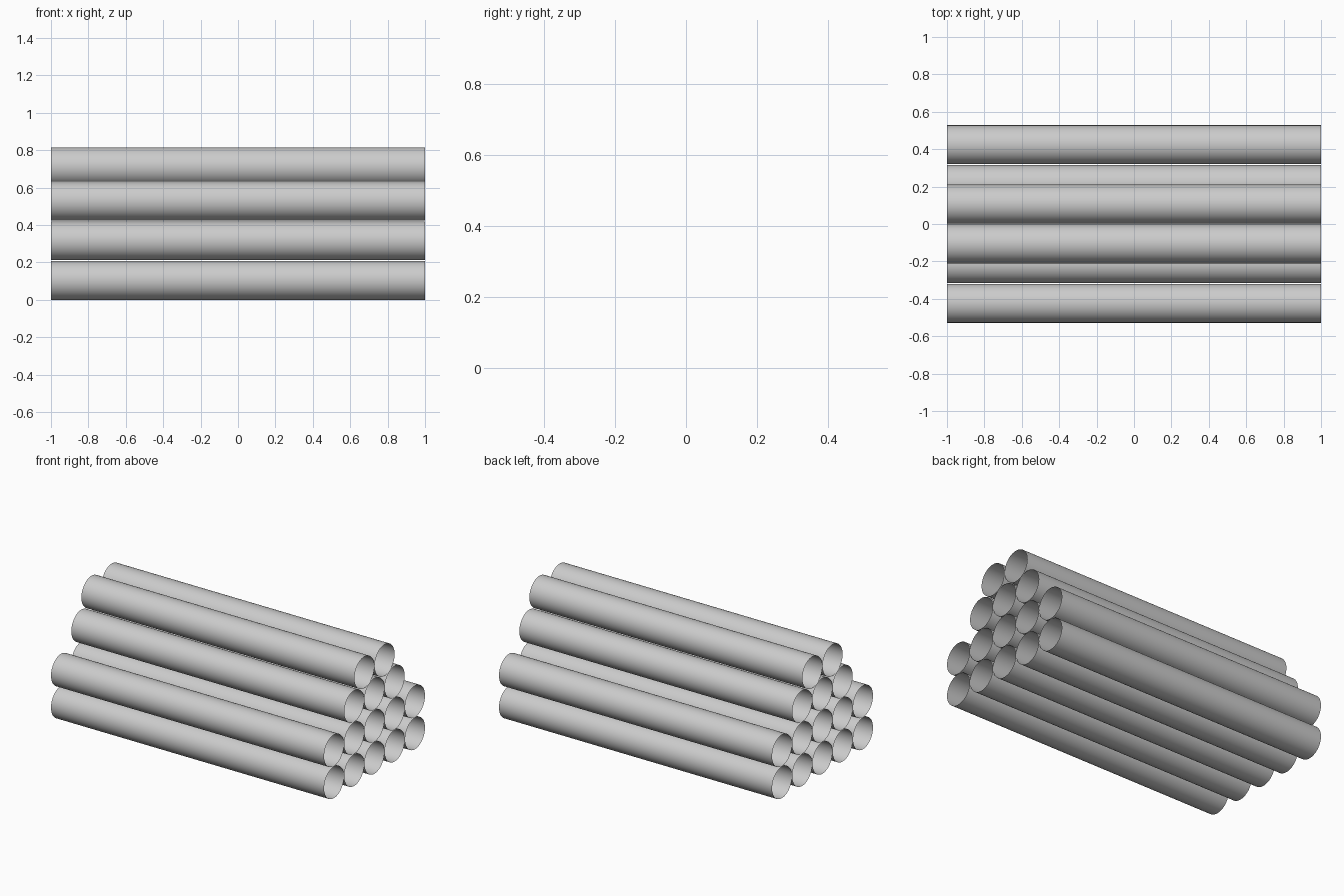
import bpy
import math

if "Cube" in bpy.data.objects:
    bpy.data.objects.remove(bpy.data.objects["Cube"])

RADIUS = 0.104
PITCH = 0.212      # spacing between neighbouring pipes
LENGTH = 2.0


def add_pipe(name, y, z):
    """Open thin-walled pipe lying along x."""
    bpy.ops.mesh.primitive_cylinder_add(
        vertices=48, radius=RADIUS, depth=LENGTH, end_fill_type='NOTHING',
        location=(0, y, z), rotation=(0, math.pi / 2, 0))
    pipe = bpy.context.object
    pipe.name = name
    bpy.ops.object.shade_smooth_by_angle(angle=math.radians(30))


# Rows of the stack: (pipe count, height of pipe centres)
# The lower three rows sit squarely on each other, the top row nests in the gaps
rows = [
    (5, RADIUS),
    (5, RADIUS + PITCH),
    (3, RADIUS + 2 * PITCH),
    (2, RADIUS + 2 * PITCH + PITCH * math.sin(math.pi / 3)),
]

for r, (count, z) in enumerate(rows, 1):
    for i in range(count):
        add_pipe(f"pipe_row{r}_{i + 1}", (i - (count - 1) / 2) * PITCH, z)
